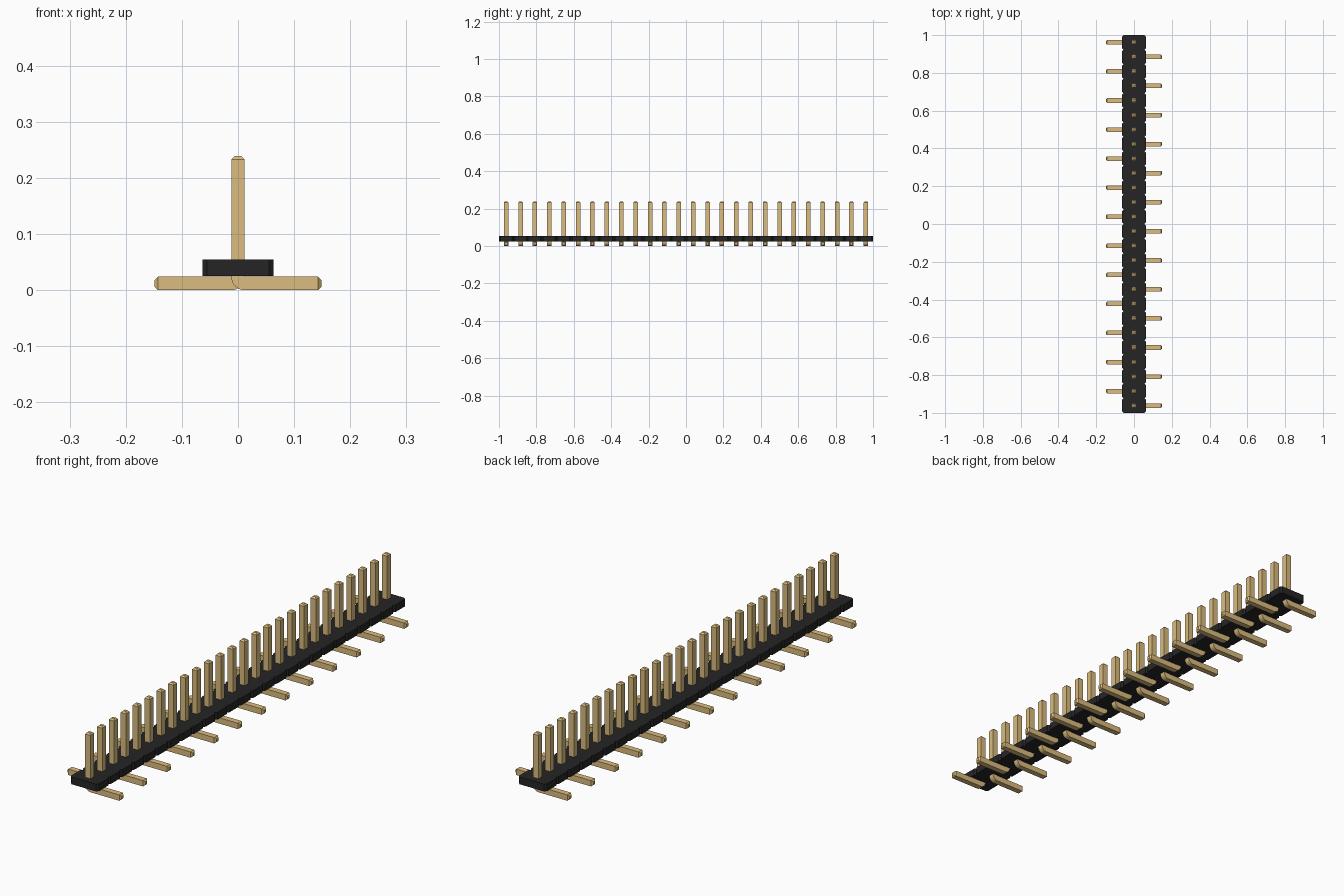
import bpy, bmesh, math

cube = bpy.data.objects.get("Cube")
if cube:
    bpy.data.objects.remove(cube)

COUNT = 26
PITCH = 2 / COUNT
HALF = 0.012            # half pin thickness
BEVEL = 0.006           # pin tip bevel
BODY_X, BODY_LOW, BODY_HIGH = 0.063, 0.025, 0.055
NOTCH = 0.0077
PIN_TOP, LEG_END = 0.239, 0.149


def material(name, colour):
    mat = bpy.data.materials.new(name)
    mat.use_nodes = True
    mat.diffuse_color = colour
    bsdf = next(n for n in mat.node_tree.nodes if n.type == 'BSDF_PRINCIPLED')
    bsdf.inputs["Base Color"].default_value = colour
    return mat


black = material("black plastic", (0.0192, 0.0185, 0.0185, 1))
gold = material("gold metal", (0.708, 0.503, 0.209, 1))


def finish(bm, name, mat):
    bmesh.ops.recalc_face_normals(bm, faces=bm.faces)
    mesh = bpy.data.meshes.new(name)
    bm.to_mesh(mesh)
    bm.free()
    mesh.materials.append(mat)
    obj = bpy.data.objects.new(name, mesh)
    bpy.context.collection.objects.link(obj)
    return obj


# Plastic strip: one outline with a notch between neighbouring pins
bm = bmesh.new()
side = []
for i in range(COUNT):
    low = -1 + i * PITCH
    high = low + PITCH
    side += [(BODY_X - NOTCH, low), (BODY_X, low + NOTCH), (BODY_X, high - NOTCH)]
side.append((BODY_X - NOTCH, 1))
outline = side + [(-x, y) for x, y in reversed(side)]
base = bm.faces.new([bm.verts.new((x, y, BODY_LOW)) for x, y in outline])
top = bmesh.ops.extrude_face_region(bm, geom=[base], use_keep_orig=True)
bmesh.ops.translate(bm, vec=(0, 0, BODY_HIGH - BODY_LOW),
                    verts=[v for v in top["geom"] if isinstance(v, bmesh.types.BMVert)])
finish(bm, "plastic_strip", black)


# Bent pin: square sections lofted from upright tip round the bend to the foot tip
def pin_mesh(direction):
    small = HALF - BEVEL
    # each section: inner point, outer point, half depth
    sections = [((small, PIN_TOP), (-small, PIN_TOP), small),
                ((HALF, PIN_TOP - BEVEL), (-HALF, PIN_TOP - BEVEL), HALF)]
    corner = (HALF, 2 * HALF)
    for k in range(9):
        a = math.pi / 2 * k / 8
        outer = (HALF - 2 * HALF * math.cos(a), 2 * HALF * (1 - math.sin(a)))
        sections.append((corner, outer, HALF))
    sections += [((LEG_END - BEVEL, 2 * HALF), (LEG_END - BEVEL, 0), HALF),
                 ((LEG_END, HALF + small), (LEG_END, HALF - small), small)]
    bm = bmesh.new()
    rings = []
    for inner, outer, depth in sections:
        rings.append([bm.verts.new((direction * p[0], y, p[1])) for p, y in
                      ((inner, -depth), (inner, depth), (outer, depth), (outer, -depth))])
    for a, b in zip(rings, rings[1:]):
        for j in range(4):
            k = (j + 1) % 4
            bm.faces.new((a[j], a[k], b[k], b[j]))
    bm.faces.new(rings[0])
    bm.faces.new(rings[-1])
    bmesh.ops.remove_doubles(bm, verts=bm.verts, dist=0.0001)
    return finish(bm, "pin_left" if direction > 0 else "pin_right", gold)


# Pins alternate sides along the strip
masters = [pin_mesh(1), pin_mesh(-1)]
for i in range(COUNT):
    master = masters[i % 2]
    pin = master
    if i > 1:
        pin = master.copy()
        bpy.context.collection.objects.link(pin)
    pin.location.y = -1 + (i + 0.5) * PITCH
